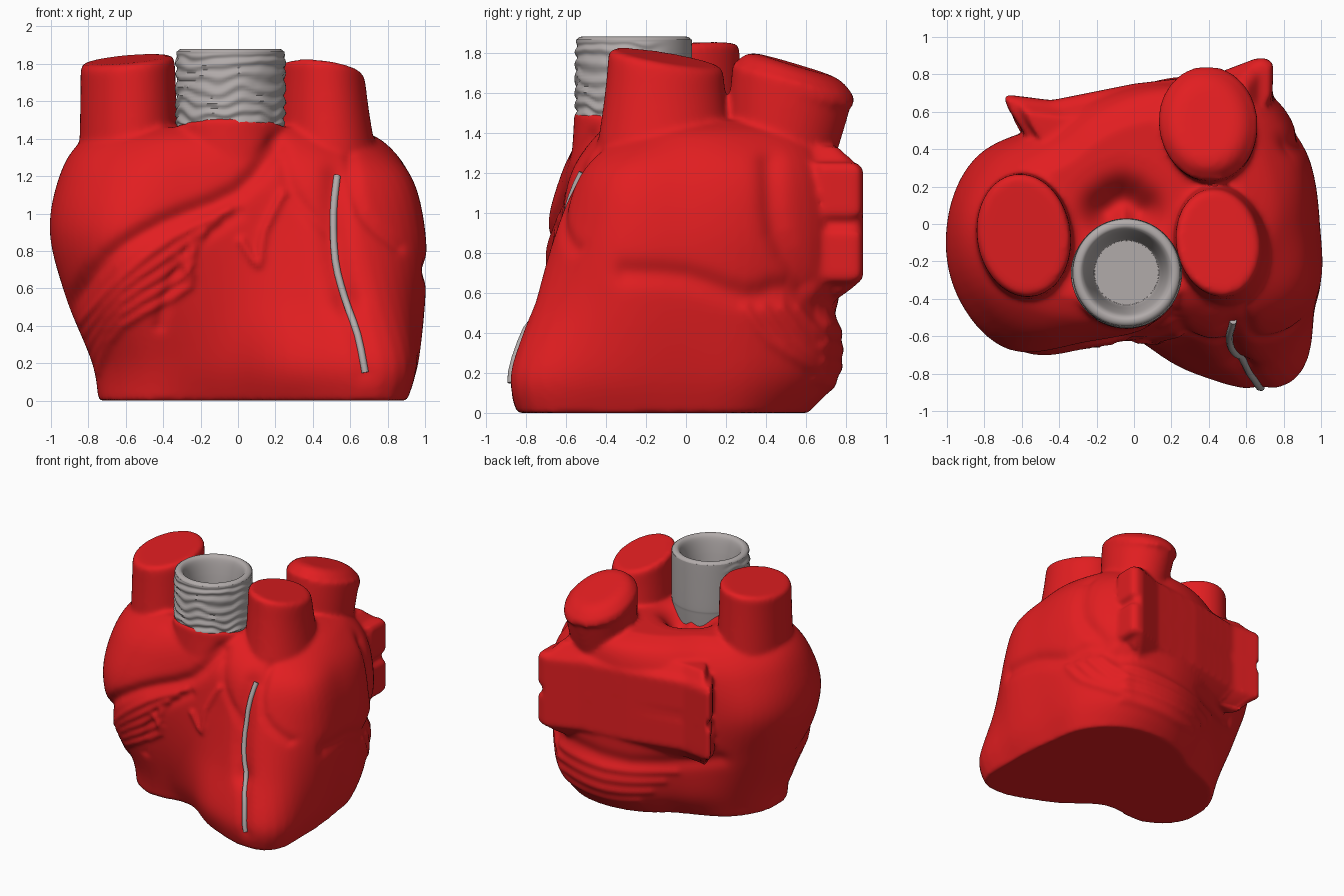
import bpy, bmesh, math
from mathutils import Vector, noise
from mathutils.bvhtree import BVHTree

if "Cube" in bpy.data.objects:
    bpy.data.objects.remove(bpy.data.objects["Cube"], do_unlink=True)


def material(name, color):
    m = bpy.data.materials.new(name)
    m.use_nodes = True
    m.diffuse_color = color
    m.node_tree.nodes["Principled BSDF"].inputs["Base Color"].default_value = color
    return m


RED = material("muscle red", (0.76, 0.013, 0.015, 1))
GREY = material("tube grey", (0.44, 0.405, 0.4, 1))


def catmull(a, b, c, d, t):
    return b + 0.5 * t * (c - a + t * (2 * a - 5 * b + 4 * c - d + t * (3 * (b - c) + d - a)))


def sample(values, u, closed=False):
    """Smooth interpolation through a list of numbers or vectors."""
    n, i = len(values), int(u)
    if not closed:
        i = min(i, n - 2)
    pick = (lambda k: values[k % n]) if closed else (lambda k: values[max(0, min(n - 1, k))])
    return catmull(*(pick(i + k) for k in (-1, 0, 1, 2)), u - i)


def loft(name, rings, mat):
    """Closed skin over a list of equal-length rings of points."""
    bm = bmesh.new()
    rows = [[bm.verts.new(p) for p in ring] for ring in rings]
    n = len(rows[0])
    for low, high in zip(rows, rows[1:]):
        for i in range(n):
            j = (i + 1) % n
            bm.faces.new((low[i], low[j], high[j], high[i]))
    bm.faces.new(rows[0][::-1])
    bm.faces.new(rows[-1])
    bmesh.ops.recalc_face_normals(bm, faces=bm.faces)
    me = bpy.data.meshes.new(name)
    bm.to_mesh(me)
    bm.free()
    ob = bpy.data.objects.new(name, me)
    me.materials.append(mat)
    bpy.context.collection.objects.link(ob)
    return ob


# Heart body: radii in hundredths around the axis, one row per height
HEIGHTS = [0, 0.2, 0.55, 0.9, 1.2, 1.38, 1.46]
RADII = [
    [87, 86, 79, 66, 55, 47, 51, 63, 73, 77, 68, 50, 53, 79, 115, 97],
    [93, 94, 93, 83, 70, 60, 62, 70, 77, 80, 73, 58, 60, 87, 119, 104],
    [98, 98, 98, 83, 72, 66, 68, 82, 91, 94, 88, 67, 62, 75, 105, 106],
    [99, 100, 100, 84, 74, 70, 73, 92, 100, 102, 95, 71, 62, 67, 92, 104],
    [92, 95, 95, 82, 74, 70, 71, 85, 95, 95, 84, 66, 59, 61, 79, 95],
    [78, 80, 82, 76, 68, 62, 60, 72, 84, 82, 69, 57, 53, 51, 60, 72],
]
RADII.append([r * 0.78 for r in RADII[-1]])
SIDES, STEPS = 96, 48
rings = []
for s in range(STEPS + 1):
    u = s / STEPS * (len(HEIGHTS) - 1)
    row = [sample([level[k] for level in RADII], u) / 100 for k in range(16)]
    z = sample(HEIGHTS, u)
    ring = []
    for i in range(SIDES):
        a = math.tau * i / SIDES
        r = sample(row, 16 * i / SIDES, True)
        ring.append((r * math.cos(a), r * math.sin(a), z))
    rings.append(ring)
body = loft("heart_body", rings, RED)
parts = [body]


# Cut vessel stubs: elliptical, leaning, with slanted and rounded ends
def stub(name, base, top, rx, ry, turn, slope, foot, rim=0.035):
    base, top, rings = Vector(base), Vector(top), []
    steps = [(s / 10, 0, 0) for s in range(10)]
    for s in range(6):
        a = s / 5 * math.pi / 2
        steps.append((1, rim * (1 - math.cos(a)), rim * (math.sin(a) - 1)))
    for t, inset, drop in steps:
        c = base.lerp(top, t) + Vector((0, 0, drop))
        k = 1 + (foot - 1) * (1 - t) ** 1.5
        ring = []
        for i in range(48):
            a = math.tau * i / 48
            x, y = (rx * k - inset) * math.cos(a), (ry * k - inset) * math.sin(a)
            x, y = (x * math.cos(turn) - y * math.sin(turn), x * math.sin(turn) + y * math.cos(turn))
            ring.append(c + Vector((x, y, t * (slope[0] * x + slope[1] * y))))
        rings.append(ring)
    parts.append(loft(name, rings, RED))


stub("right_vessel_stub", (-0.58, -0.07, 1.1), (-0.59, -0.06, 1.825), 0.25, 0.33, 0.15, (0.1, 0.08), 1.1)
stub("left_vessel_stub", (0.48, -0.1, 1.1), (0.45, -0.1, 1.775), 0.225, 0.29, 0.2, (-0.14, -0.18), 1.35)
stub("back_vessel_stub", (0.42, 0.44, 1.05), (0.395, 0.545, 1.74), 0.265, 0.305, 0.1, (-0.05, -0.3), 0.75, 0.13)
stub("tube_collar", (-0.04, -0.25, 1.1), (-0.04, -0.26, 1.455), 0.305, 0.3, 0, (0, -0.2), 1.15, 0.02)

# Rear chamber: slab with pointed corner flaps, each split by a notch
FLAP = [(-0.7, 0.69), (-0.45, 0.66), (0, 0.75), (0.45, 0.8), (0.7, 0.89), (0.745, 0.86),
        (0.74, 0.68), (0.45, 0.35), (-0.35, 0.3), (-0.53, 0.4), (-0.67, 0.61)]


def slab(name, z0, z1, width, taper, rise):
    rings = []
    for z, k in ((z0, taper), (z0 + rise, 1), (z1 - rise, 1), (z1, taper)):
        rings.append([(x * k * width, y * k, z) for x, y in FLAP])
    parts.append(loft(name, rings, RED))


slab("rear_chamber_lower", 0.65, 0.925, 1, 0.97, 0.03)
slab("rear_chamber_upper", 0.965, 1.25, 1, 0.97, 0.03)
slab("rear_chamber_middle", 0.55, 1.33, 0.95, 0.86, 0.12)

# Fuse the red parts into one soft skin
bpy.ops.object.select_all(action="DESELECT")
for p in parts:
    p.select_set(True)
bpy.context.view_layer.objects.active = body
bpy.ops.object.join()
rm = body.modifiers.new("fuse", "REMESH")
rm.mode, rm.voxel_size = "VOXEL", 0.016
sm = body.modifiers.new("soften", "SMOOTH")
sm.factor, sm.iterations = 0.5, 10
for name in ("fuse", "soften"):
    bpy.ops.object.modifier_apply(modifier=name)

# Carved grooves (negative) and folds (positive), drawn in a facing plane
FRONT, BACK, SIDE, TOP = ((0, -1, 0), 0, 2), ((0, 1, 0), 0, 2), ((1, 0, 0), 1, 2), ((0, 0, 1), 0, 1)
LINE = [(0.53, 1.2), (0.51, 1.0), (0.52, 0.75), (0.57, 0.55), (0.64, 0.35), (0.68, 0.15)]
strokes = [
    (FRONT, [(-0.9, 0.5), (-0.7, 0.76), (-0.4, 0.95), (0, 1.12), (0.2, 1.36)], 0.05, -0.035),
    (FRONT, [(0, 1.0), (-0.25, 0.82), (-0.37, 0.6), (-0.42, 0.4)], 0.035, -0.015),
    (FRONT, [(0.02, 0.85), (0.11, 0.73), (0.14, 0.9), (0.24, 1.1)], 0.025, 0.02),
    (FRONT, [(0.24, 1.3), (0.3, 1.1), (0.48, 0.9)], 0.04, -0.015),
    (FRONT, LINE[:-2], 0.08, -0.045),
    (FRONT, LINE[-3:], 0.06, -0.015),
    (FRONT, [(0.6, 1.3), (0.66, 1.0), (0.86, 0.82)], 0.035, -0.015),
    (SIDE, [(-0.3, 0.7), (0, 0.68), (0.3, 0.58), (0.5, 0.62), (0.66, 0.5)], 0.06, -0.025),
    (SIDE, [(0.42, 1.25), (0.45, 0.9), (0.6, 0.65)], 0.06, -0.025),
    (BACK, [(-0.6, 0.55), (0, 0.47), (0.7, 0.55)], 0.06, -0.02),
    (TOP, [(-0.14, 0.07), (-0.06, 0.12), (0.02, 0.07)], 0.11, -0.16),
]
for k in range(5):
    d = 0.065 * k
    strokes.append((FRONT, [(-0.05 - d, 1.02 - d), (-0.35 + d / 3, 0.87 - d), (-0.62, 0.66 - d),
                            (-0.84 + d / 3, 0.42 - d)], 0.026, 0.015))
for k in range(4):
    d = 0.09 * k
    strokes.append((SIDE, [(0.3 + d, 0.52), (0.42 + d, 0.36), (0.68, 0.2 + d / 2)], 0.03, 0.012))
    strokes.append((BACK, [(-0.3 + d, 0.42 - d), (0.2, 0.4 - d), (0.65, 0.44 - d)], 0.03, 0.01))


def resample(path):
    pts = [Vector(p) for p in path]
    n = 3 * (len(pts) - 1)
    return [sample(pts, i / 3) for i in range(n + 1)]


def distance(p, path):
    best = 9.0
    for a, b in zip(path, path[1:]):
        ab = b - a
        t = max(0.0, min(1.0, (p - a).dot(ab) / ab.length_squared))
        best = min(best, (a + ab * t - p).length_squared)
    return math.sqrt(best)


verts = body.data.vertices
start = [(v.co.copy(), v.normal.copy()) for v in verts]
for (axis, i, j), path, width, depth in strokes:
    axis, path, reach = Vector(axis), resample(path), width * 2.2
    lo = [min(q[k] for q in path) - reach for k in (0, 1)]
    hi = [max(q[k] for q in path) + reach for k in (0, 1)]
    for v, (co, normal) in zip(verts, start):
        facing = normal.dot(axis)
        if facing < 0.05 or not (lo[0] < co[i] < hi[0] and lo[1] < co[j] < hi[1]):
            continue
        d = distance(Vector((co[i], co[j])), path)
        if d < reach:
            v.co += normal * depth * min(1, 2 * facing) * math.exp(-(d / width) ** 2)
for v in verts:
    v.co.z = max(0, v.co.z)
body.data.materials.clear()
body.data.materials.append(RED)
body.data.update()

# Wrapped grey tube, hollow at the top
PROFILE = [(0.27, 1.3), (0.285, 1.45), (0.29, 1.52), (0.29, 1.83), (0.285, 1.865), (0.265, 1.88),
           (0.24, 1.875), (0.22, 1.84), (0.2, 1.75), (0.18, 1.62), (0.17, 1.6)]
pts = [Vector(p) for p in PROFILE]
rings, fine = [], 24
for s in range(fine * (len(pts) - 1) + 1):
    u = s / fine
    r, z = sample(pts, u)
    ring = []
    for i in range(120):
        a = math.tau * i / 120
        c, n = math.cos(a), math.sin(a)
        wrap = 0
        if 1.5 < u < 3.2:
            ripple = math.sin(95 * z + 5 * noise.noise((2 * c, 2 * n, 6 * z)))
            wrap = 0.007 * ripple * max(0, min(1, 1.2 - 2 * n)) * min(1, 5 * (u - 1.5), 5 * (3.2 - u))
        ring.append((-0.04 + (r + wrap) * c, -0.26 + (r + wrap) * n, z))
    rings.append(ring)
tube = loft("grey_tube", rings, GREY)

# Thin grey vessel laid on the front surface
tree = BVHTree.FromObject(body, bpy.context.evaluated_depsgraph_get())
cu = bpy.data.curves.new("front_vessel", "CURVE")
cu.dimensions, cu.bevel_depth, cu.bevel_resolution, cu.use_fill_caps = "3D", 0.019, 4, True
path = resample(LINE)
sp = cu.splines.new("POLY")
sp.points.add(len(path) - 1)
for p, (x, z) in zip(sp.points, path):
    hit = tree.ray_cast(Vector((x, -3, z)), Vector((0, 1, 0)))[0]
    p.co = (x, (hit.y if hit else -0.7) - 0.004, z, 1)
vessel = bpy.data.objects.new("front_vessel", cu)
cu.materials.append(GREY)
bpy.context.collection.objects.link(vessel)

# Smooth shading
bpy.ops.object.select_all(action="DESELECT")
for ob in (body, tube):
    ob.select_set(True)
bpy.context.view_layer.objects.active = body
bpy.ops.object.shade_smooth_by_angle(angle=math.radians(50))
